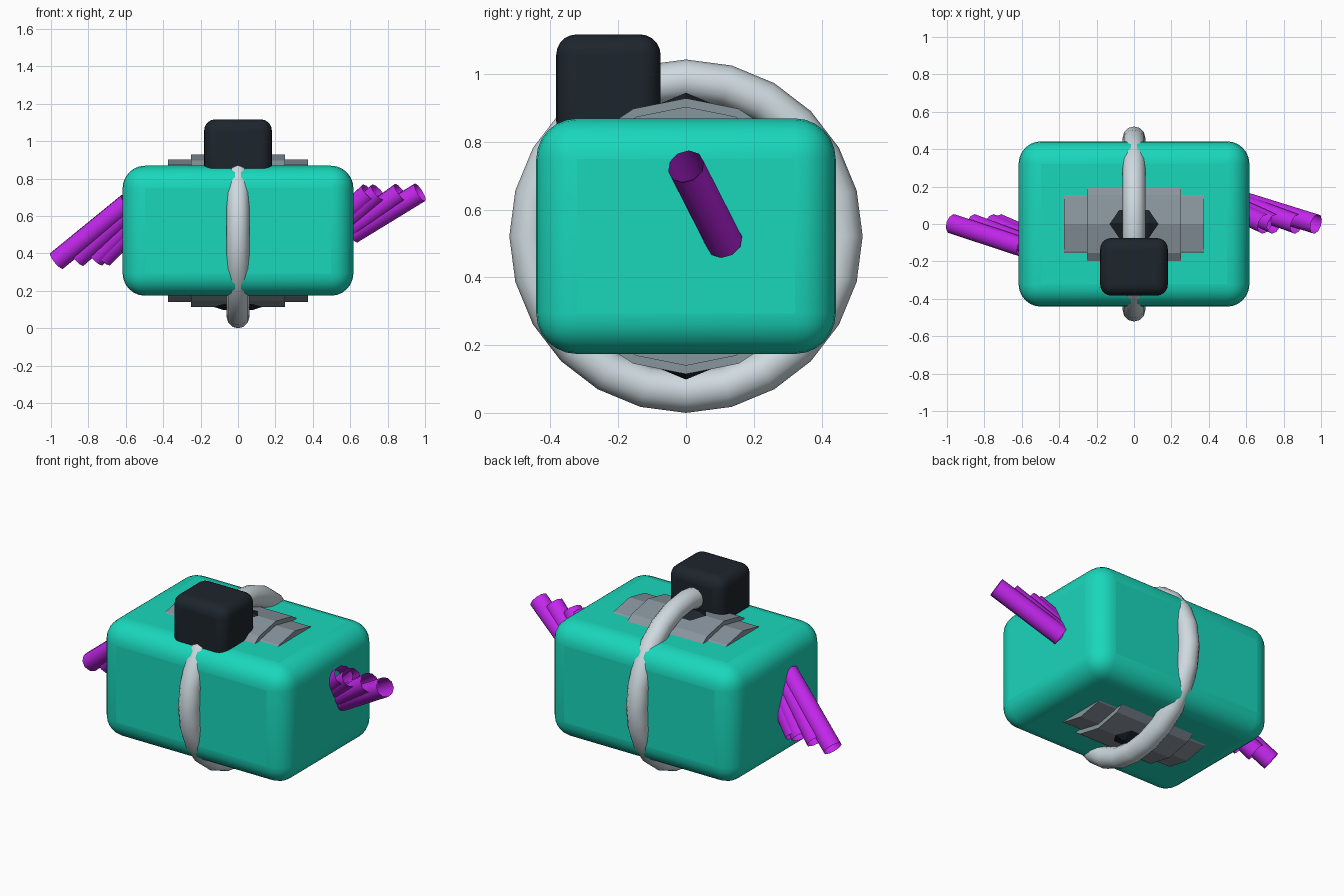
import bpy, bmesh, math
from mathutils import Vector

if "Cube" in bpy.data.objects:
    bpy.data.objects.remove(bpy.data.objects["Cube"])

CZ = 0.5215  # height of the main axis


def paint(obj, name, rgb):
    mat = bpy.data.materials.get(name) or bpy.data.materials.new(name)
    mat.diffuse_color = (*rgb, 1)
    mat.use_nodes = True
    mat.node_tree.nodes["Principled BSDF"].inputs["Base Color"].default_value = mat.diffuse_color
    obj.data.materials.append(mat)


def smooth(obj, angle=35):
    bpy.ops.object.select_all(action='DESELECT')
    obj.select_set(True)
    bpy.context.view_layer.objects.active = obj
    bpy.ops.object.shade_smooth_by_angle(angle=math.radians(angle))


def rounded_box(name, lo, hi, radius, segments):
    lo, hi = Vector(lo), Vector(hi)
    bpy.ops.mesh.primitive_cube_add(size=1, location=(lo + hi) / 2)
    obj = bpy.context.object
    obj.name = name
    obj.scale = hi - lo
    bpy.ops.object.transform_apply(location=False, rotation=False, scale=True)
    bev = obj.modifiers.new("round", 'BEVEL')
    bev.width = radius
    bev.segments = segments
    smooth(obj)
    return obj


def lathe_x(name, profile, sides):
    """Closed solid turned around the x axis, with a corner at the top."""
    bm = bmesh.new()
    rings = []
    for x, r in profile:
        rings.append([bm.verts.new((x, r * math.sin(a), r * math.cos(a)))
                      for a in (math.tau * i / sides for i in range(sides))])
    for a, b in zip(rings, rings[1:]):
        for i in range(sides):
            j = (i + 1) % sides
            bm.faces.new((a[i], a[j], b[j], b[i]))
    bm.faces.new(rings[0])
    bm.faces.new(rings[-1])
    bmesh.ops.recalc_face_normals(bm, faces=bm.faces)
    mesh = bpy.data.meshes.new(name)
    bm.to_mesh(mesh)
    bm.free()
    obj = bpy.data.objects.new(name, mesh)
    obj.location.z = CZ
    bpy.context.collection.objects.link(obj)
    return obj


def tube(name, start, end, radius=0.055):
    start, end = Vector(start), Vector(end)
    d = end - start
    bpy.ops.mesh.primitive_cylinder_add(vertices=10, radius=radius, depth=d.length,
                                        end_fill_type='NOTHING', location=(start + end) / 2)
    obj = bpy.context.object
    obj.name = name
    obj.rotation_euler = d.to_track_quat('Z', 'Y').to_euler()
    paint(obj, "purple", (0.55, 0.02, 0.85))
    smooth(obj, 40)


# Main body
body = rounded_box("body", (-0.617, -0.442, 0.174), (0.617, 0.442, 0.869), 0.12, 6)
paint(body, "teal", (0.01, 0.68, 0.5))

# Ring around the body
bpy.ops.mesh.primitive_torus_add(major_radius=0.4605, minor_radius=0.061, major_segments=24,
                                 minor_segments=12, location=(0, 0, CZ),
                                 rotation=(0, math.pi / 2, 0))
ring = bpy.context.object
ring.name = "ring"
paint(ring, "pale_grey", (0.62, 0.7, 0.74))
smooth(ring, 45)

# Stepped drum through the body
for name, half, r in (("drum_outer", 0.375, 0.382), ("drum_middle", 0.25, 0.407)):
    drum = lathe_x(name, [(-half, r), (half, r)], 16)
    paint(drum, "steel", (0.25, 0.3, 0.34))

# Dark core just breaking through the drum
core = lathe_x("core", [(-0.16, 0.398), (-0.08, 0.423), (0.08, 0.423), (0.16, 0.398)], 8)
paint(core, "dark", (0.012, 0.018, 0.025))

# Block on top
block = rounded_box("top_block", (-0.181, -0.383, 0.80), (0.181, -0.075, 1.117), 0.06, 5)
paint(block, "dark", (0.012, 0.018, 0.025))

# Fanned tubes on each side: (end x, x at wall depth)
for i, (xe, xb) in enumerate([(0.973, 0.61), (0.87, 0.56), (0.75, 0.50), (0.70, 0.46)]):
    tube(f"right_tube_{i + 1}", (xb, 0.113, 0.505), (xe, 0.0, 0.727))
for i, (xe, xb) in enumerate([(-0.97, -0.59), (-0.86, -0.53), (-0.76, -0.47), (-0.72, -0.43)]):
    tube(f"left_tube_{i + 1}", (xb, -0.125, 0.67), (xe, 0.0, 0.36 if i == 0 else 0.375))
